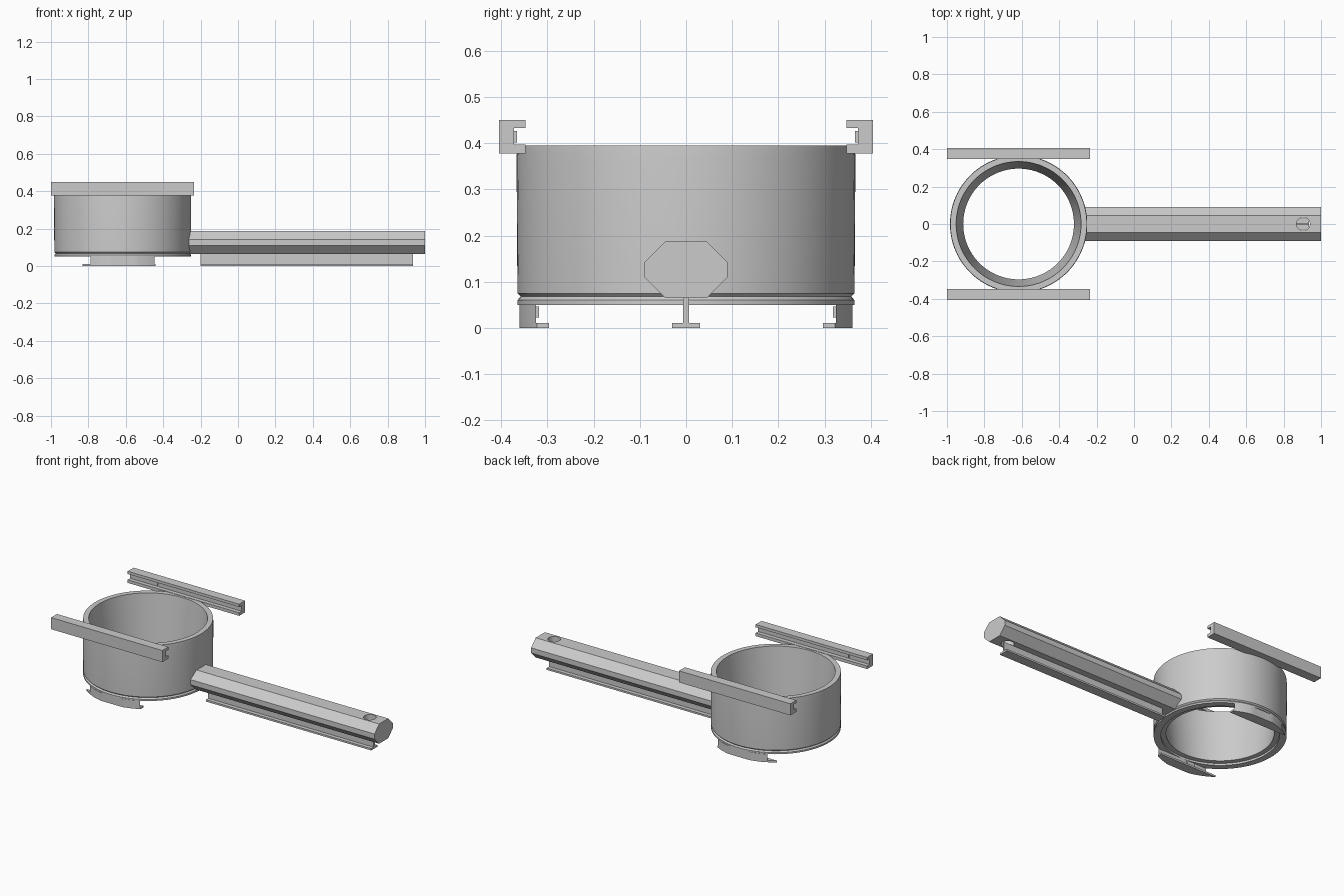
import bpy, bmesh, math
from mathutils import Vector

cube = bpy.data.objects.get("Cube")
if cube:
    bpy.data.objects.remove(cube, do_unlink=True)

CX = -0.617          # axis of the round cup
GREY = (0.6, 0.6, 0.6, 1)

metal = bpy.data.materials.new("light_grey")
metal.use_nodes = True
metal.diffuse_color = GREY
metal.node_tree.nodes["Principled BSDF"].inputs["Base Color"].default_value = GREY


def finish(name, bm):
    """Turn a bmesh into a grey object."""
    bmesh.ops.recalc_face_normals(bm, faces=bm.faces)
    mesh = bpy.data.meshes.new(name)
    bm.to_mesh(mesh)
    bm.free()
    mesh.materials.append(metal)
    obj = bpy.data.objects.new(name, mesh)
    bpy.context.collection.objects.link(obj)
    return obj


def smooth(obj):
    bpy.ops.object.select_all(action='DESELECT')
    obj.select_set(True)
    bpy.context.view_layer.objects.active = obj
    bpy.ops.object.shade_smooth_by_angle(angle=math.radians(25))


def extrude(name, outline, shift):
    """Extrude a closed outline of 3D points along a vector."""
    bm = bmesh.new()
    face = bm.faces.new([bm.verts.new(p) for p in outline])
    new = bmesh.ops.extrude_face_region(bm, geom=[face])["geom"]
    moved = [v for v in new if isinstance(v, bmesh.types.BMVert)]
    bmesh.ops.translate(bm, verts=moved, vec=Vector(shift))
    return finish(name, bm)


def beam(name, section, x0, x1):
    """Beam along x with a y-z section."""
    return extrude(name, [(x0, y, z) for y, z in section], (x1 - x0, 0, 0))


def lathe(name, profile, steps=96):
    """Closed r-z profile turned about the cup axis."""
    bm = bmesh.new()
    rings = []
    for i in range(steps):
        a = math.tau * i / steps
        rings.append([bm.verts.new((CX + r * math.cos(a), r * math.sin(a), z))
                      for r, z in profile])
    n = len(profile)
    for i in range(steps):
        a, b = rings[i], rings[(i + 1) % steps]
        for j in range(n):
            k = (j + 1) % n
            bm.faces.new((a[j], b[j], b[k], a[k]))
    obj = finish(name, bm)
    smooth(obj)
    return obj


def segment(name, side, chord, z0, z1, radius=0.367, flat=0.36, right=0.175):
    """Slab between a chord and the cup circle, trimmed at its +x end."""
    half = math.sqrt(radius ** 2 - chord ** 2)
    right = min(half, right)
    pts = []
    for i in range(25):
        x = -half + (half + right) * i / 24
        pts.append((CX + x, side * min(flat, math.sqrt(radius ** 2 - x * x)), z0))
    if right < half:
        pts.append((CX + right, side * chord, z0))
    obj = extrude(name, pts, (0, 0, z1 - z0))
    smooth(obj)


# Cup wall with tapered bore, bottom groove and flange
lathe("cup_body", [(0.334, 0.395), (0.365, 0.395), (0.367, 0.37), (0.365, 0.075),
                   (0.358, 0.068), (0.365, 0.06), (0.365, 0.05), (0.325, 0.05),
                   (0.325, 0.062), (0.296, 0.062)])

# Octagonal handle with a drilled hanging hole
half = [(0.045, 0.065), (0.09, 0.11), (0.09, 0.142), (0.045, 0.187)]
handle = beam("handle", half + [(-y, z) for y, z in reversed(half)], -0.275, 1.0)
bm = bmesh.new()
bmesh.ops.create_cone(bm, cap_ends=True, segments=32, radius1=0.036, radius2=0.036, depth=0.4)
bmesh.ops.translate(bm, verts=bm.verts, vec=(0.905, 0, 0.126))
cutter = finish("hole_cutter", bm)
cutter.hide_render = True
drill = handle.modifiers.new("hole", 'BOOLEAN')
drill.object = cutter
drill.operation = 'DIFFERENCE'
drill.solver = 'EXACT'
bpy.context.view_layer.objects.active = handle
bpy.ops.object.modifier_apply(modifier=drill.name)
bpy.data.objects.remove(cutter, do_unlink=True)
smooth(handle)

# Inverted T rail under the handle
tee = [(0.03, 0), (0.03, 0.011), (0.006, 0.011), (0.006, 0.066)]
beam("handle_rail", tee + [(-y, z) for y, z in reversed(tee)], -0.2, 0.935)

# Mirrored channel rails on top and hooked feet below
channel = [(0.405, 0.378), (0.347, 0.378), (0.347, 0.397), (0.372, 0.397),
           (0.372, 0.433), (0.347, 0.433), (0.347, 0.45), (0.405, 0.45)]
for label, s in (("front", -1), ("back", 1)):
    beam(label + "_top_rail", [(s * y, z) for y, z in channel], -1.0, -0.235)
    segment(label + "_foot_wall", s, 0.325, 0.011, 0.051)
    segment(label + "_foot_lip", s, 0.297, 0.0, 0.011)
    # small locking bumps inside the channels
    for part, y0, y1, z0, z1, x0, x1 in (
            ("rail_bump", 0.366, 0.374, 0.402, 0.426, -0.86, -0.81),
            ("foot_bump", 0.318, 0.327, 0.022, 0.046, -0.7, -0.65)):
        beam(label + "_" + part,
             [(s * y0, z0), (s * y1, z0), (s * y1, z1), (s * y0, z1)], x0, x1)
